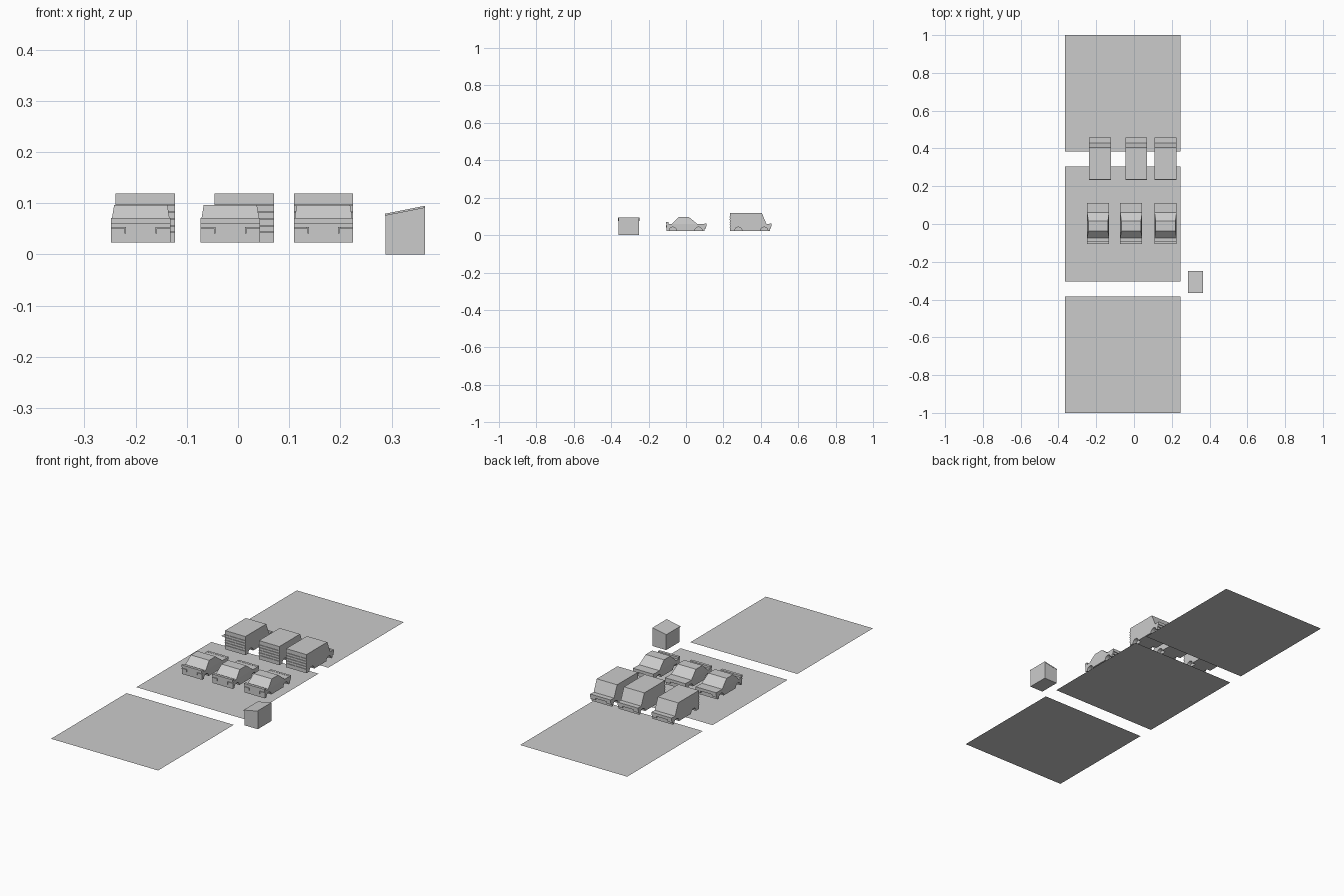
import bpy, bmesh, math

if "Cube" in bpy.data.objects:
    bpy.data.objects.remove(bpy.data.objects["Cube"])

grey = bpy.data.materials.new("plain_grey")
grey.diffuse_color = (0.6, 0.6, 0.6, 1)
grey.use_nodes = True
grey.node_tree.nodes["Principled BSDF"].inputs["Base Color"].default_value = grey.diffuse_color


def add_object(name, bm):
    bmesh.ops.recalc_face_normals(bm, faces=bm.faces)
    me = bpy.data.meshes.new(name)
    bm.to_mesh(me)
    bm.free()
    me.materials.append(grey)
    ob = bpy.data.objects.new(name, me)
    bpy.context.collection.objects.link(ob)
    return ob


def prism(bm, profile, x0, x1, top=None):
    """Extrude a (y, z) profile from x0 to x1; top = (z, inset) tapers points at height z."""
    rings = []
    for x, s in ((x0, 1), (x1, -1)):
        rings.append([bm.verts.new((x + (s * top[1] if top and z >= top[0] else 0), y, z))
                      for y, z in profile])
    a, b = rings
    bm.faces.new(a)
    bm.faces.new(b[::-1])
    n = len(a)
    for i in range(n):
        j = (i + 1) % n
        bm.faces.new((a[i], b[i], b[j], a[j]))


def box(bm, x0, x1, y0, y1, z0, z1):
    prism(bm, [(y0, z0), (y1, z0), (y1, z1), (y0, z1)], x0, x1)


def lower_body(bm, cx, y0, y1, z1, arches, w):
    """Lower hull: solid core plus side panels with round wheel arches."""
    z0, r = 0.023, 0.02
    panel = [(y0, z0)]
    for a in arches:
        panel += [(a - r * math.cos(t * math.pi / 8), z0 + r * math.sin(t * math.pi / 8))
                  for t in range(9)]
    panel += [(y1, z0), (y1, z1), (y0, z1)]
    core = w - 0.02
    prism(bm, panel, cx - w, cx - core)
    prism(bm, panel, cx + core, cx + w)
    box(bm, cx - core, cx + core, y0, y1, z0, z1)


def front_end(bm, cx, y, w):
    """Bumper bar with headlight brackets facing +y."""
    box(bm, cx - w, cx + w, y - 0.002, y + 0.01, 0.046, 0.061)
    for s in (-1, 1):
        c = cx + s * (w - 0.013)
        box(bm, c - 0.013, c + 0.013, y - 0.002, y + 0.006, 0.035, 0.046)


W = 0.058

# Ground slabs
for i, (y0, y1) in enumerate([(-1, -0.385), (-0.305, 0.305), (0.385, 1)]):
    bm = bmesh.new()
    bm.faces.new([bm.verts.new((x, y, 0)) for x, y in
                  [(-0.365, y0), (0.245, y0), (0.245, y1), (-0.365, y1)]])
    add_object(f"ground_slab_{i + 1}", bm)

# Cars, noses toward +y
for i, cx in enumerate((-0.19, -0.015, 0.167)):
    bm = bmesh.new()
    lower_body(bm, cx, -0.103, 0.1, 0.06, (-0.07, 0.067), W)
    add_object(f"car_body_{i + 1}", bm)
    bm = bmesh.new()
    prism(bm, [(-0.075, 0.06), (0.06, 0.06), (0.015, 0.097), (-0.038, 0.097)],
          cx - W, cx + W, (0.09, 0.006))
    add_object(f"car_cabin_{i + 1}", bm)
    bm = bmesh.new()
    front_end(bm, cx, 0.1, W)
    add_object(f"car_front_bumper_{i + 1}", bm)
    # Tail lip and rear corner brackets
    bm = bmesh.new()
    box(bm, cx - W, cx + W, -0.107, -0.093, 0.06, 0.071)
    for s in (-1, 1):
        c = cx + s * (W - 0.013)
        box(bm, c - 0.013, c + 0.013, -0.107, -0.102, 0.051, 0.054)
        c = cx + s * (W - 0.028)
        box(bm, c - 0.0015, c + 0.0015, -0.107, -0.102, 0.041, 0.054)
    add_object(f"car_tail_{i + 1}", bm)

# Vans, noses toward +y
for i, cx in enumerate((-0.181, 0.012, 0.167)):
    bm = bmesh.new()
    lower_body(bm, cx, 0.236, 0.448, 0.06, (0.28, 0.418), W)
    add_object(f"van_body_{i + 1}", bm)
    bm = bmesh.new()
    prism(bm, [(0.236, 0.06), (0.43, 0.06), (0.405, 0.119), (0.236, 0.119)], cx - W, cx + W)
    add_object(f"van_cargo_cabin_{i + 1}", bm)
    bm = bmesh.new()
    front_end(bm, cx, 0.448, W)
    add_object(f"van_front_bumper_{i + 1}", bm)
    # Ribbed rear shutter
    bm = bmesh.new()
    for k in range(5):
        z = 0.043 + k * 0.0135
        box(bm, cx - W, cx + W, 0.233, 0.237, z - 0.0015, z + 0.0015)
    add_object(f"van_rear_shutter_{i + 1}", bm)

# Booth with a lean-to roof
bm = bmesh.new()
xs = (0.29, 0.363)
for x0, x1, y0, y1, zl, zh in ((0.288, 0.365, -0.36, -0.25, 0.0, None),):
    v = [bm.verts.new((x, y, z)) for y in (y0, y1)
         for x, z in ((x0, 0), (x1, 0), (x1, 0.091), (x0, 0.076))]
    bm.faces.new(v[:4])
    bm.faces.new(v[4:][::-1])
    for k in range(4):
        j = (k + 1) % 4
        bm.faces.new((v[k], v[k + 4], v[j + 4], v[j]))
add_object("booth_walls", bm)

bm = bmesh.new()
v = [bm.verts.new((x, y, z)) for y in (-0.364, -0.249)
     for x, z in ((0.287, 0.0755), (0.365, 0.091), (0.365, 0.095), (0.287, 0.0795))]
bm.faces.new(v[:4])
bm.faces.new(v[4:][::-1])
for k in range(4):
    j = (k + 1) % 4
    bm.faces.new((v[k], v[k + 4], v[j + 4], v[j]))
add_object("booth_roof", bm)
